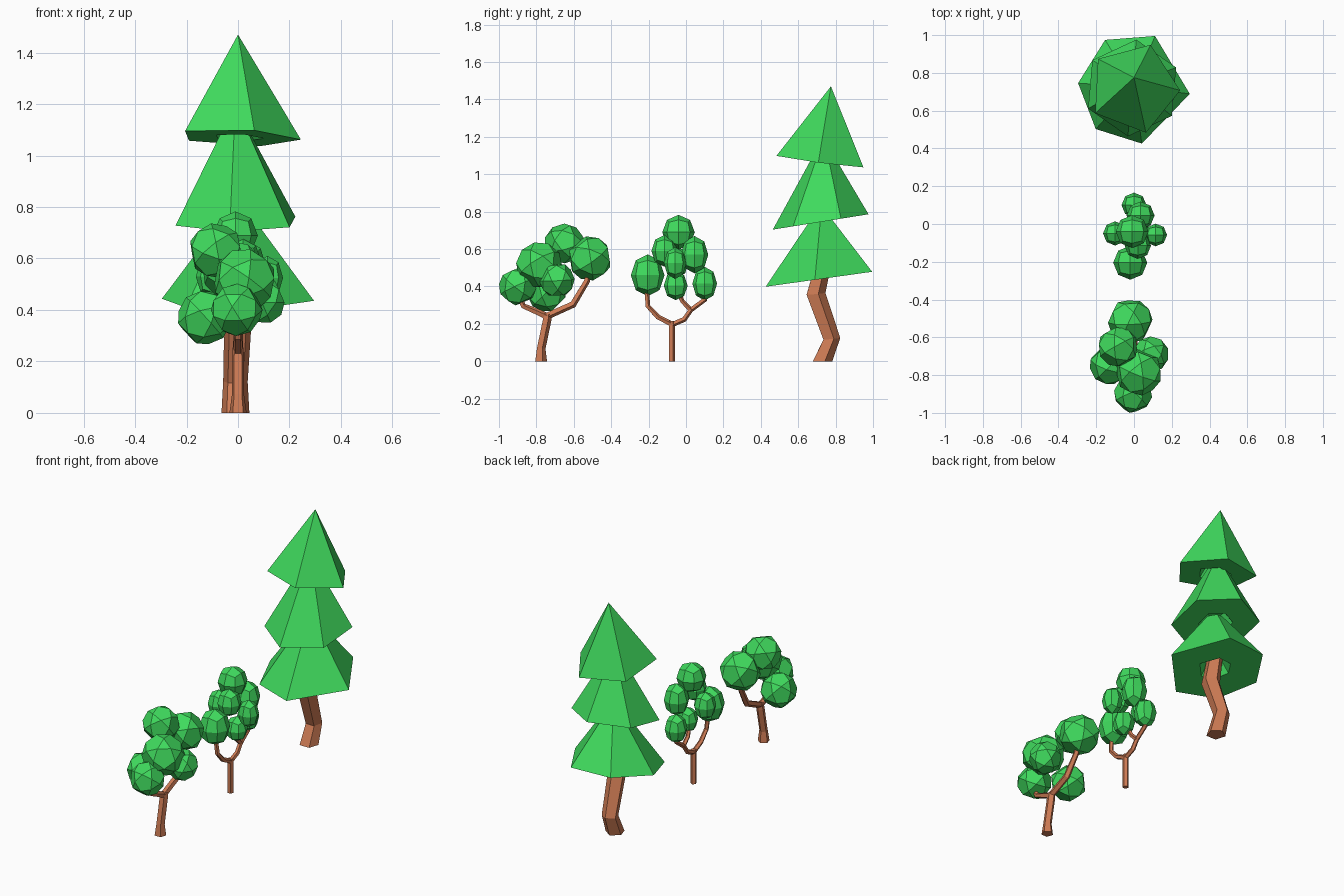
import bpy, bmesh, math
from mathutils import Vector, Matrix

if "Cube" in bpy.data.objects:
    bpy.data.objects.remove(bpy.data.objects["Cube"])


def material(name, rgb):
    m = bpy.data.materials.new(name)
    m.diffuse_color = (*rgb, 1)
    m.use_nodes = True
    m.node_tree.nodes["Principled BSDF"].inputs["Base Color"].default_value = m.diffuse_color
    return m


GREEN = material("leaf green", (0.05, 0.70, 0.11))
BROWN = material("bark brown", (0.62, 0.20, 0.09))


def finish(bm, name, mat):
    bmesh.ops.recalc_face_normals(bm, faces=bm.faces)
    me = bpy.data.meshes.new(name)
    bm.to_mesh(me)
    bm.free()
    me.materials.append(mat)
    ob = bpy.data.objects.new(name, me)
    bpy.context.collection.objects.link(ob)
    return ob


def skin(name, rings, mat):
    """Join equal rings of points with quads and cap both ends."""
    bm = bmesh.new()
    loops = [[bm.verts.new(p) for p in ring] for ring in rings]
    n = len(loops[0])
    for a, b in zip(loops, loops[1:]):
        for i in range(n):
            j = (i + 1) % n
            bm.faces.new((a[i], a[j], b[j], b[i]))
    bm.faces.new(loops[0])
    bm.faces.new(loops[-1])
    bmesh.ops.remove_doubles(bm, verts=bm.verts, dist=1e-4)
    return finish(bm, name, mat)


def limb(name, path, sides=5):
    """Tapered tube through (x, y, z, radius) points."""
    pts = [Vector(p[:3]) for p in path]
    rings = []
    for i, p in enumerate(pts):
        d = (pts[min(i + 1, len(pts) - 1)] - pts[max(i - 1, 0)]).normalized()
        if p.z == 0:
            d = Vector((0, 0, 1))
        u = Vector((1, 0, 0))
        v = d.cross(u).normalized()
        u = v.cross(d)
        rings.append([p + path[i][3] * (u * math.cos(a) + v * math.sin(a))
                      for a in (math.tau * (k + .25) / sides for k in range(sides))])
    skin(name, rings, BROWN)


def tier(name, centre, radius, angles, slope, top, top_r):
    """Tilted pine skirt with a recessed underside."""
    cx, cy, cz = centre

    def ring(r, lift=0):
        out = []
        for a in angles:
            x, y = r * math.cos(math.radians(a)), r * math.sin(math.radians(a))
            out.append((cx + x, cy + y, cz + slope[0] * x + slope[1] * y + lift))
        return out
    tip = [(top[0] + top_r * math.cos(math.radians(a)),
            top[1] + top_r * math.sin(math.radians(a)), top[2]) for a in angles]
    skin(name, [ring(.05, .07), ring(.10), ring(radius), tip], GREEN)


def clump(name, centre, size, kind):
    """Leaf ball: rounded cube or icosidodecahedron."""
    bm = bmesh.new()
    if kind == "cube":
        bmesh.ops.create_cube(bm, size=2)
        bmesh.ops.subdivide_edges(bm, edges=bm.edges[:], cuts=1, use_grid_fill=True)
        for v in bm.verts:
            v.co.normalize()
    else:
        ico = bmesh.new()
        bmesh.ops.create_icosphere(ico, subdivisions=1, radius=1)
        for e in ico.edges:
            bm.verts.new(((e.verts[0].co + e.verts[1].co) / 2).normalized())
        ico.free()
        bmesh.ops.convex_hull(bm, input=bm.verts[:])
        bmesh.ops.dissolve_limit(bm, angle_limit=.05, verts=bm.verts[:], edges=bm.edges[:])
        bm.transform(Matrix.Rotation(centre[1] * 9, 4, (1, 1, .5)))
    bm.transform(Matrix.Translation(centre) @ Matrix.Diagonal((size[0], size[0], size[1], 1)))
    finish(bm, name, GREEN)


# Pine
limb("pine_trunk", [(-.01, .725, 0, .057), (-.01, .775, .12, .05),
                    (0, .69, .36, .056), (0, .735, .54, .045)])
tier("pine_tier_low", (0, .72, .44), .297, (-6, 68, 121, 175, 227, 278),
     (0, .14), (0, .725, .77), .05)
tier("pine_tier_middle", (-.01, .72, .745), .257, [25 + 60 * k for k in range(6)],
     (0, .16), (-.01, .735, 1.10), .055)
tier("pine_tier_top", (0, .72, 1.07), .245, [-3 + 72 * k for k in range(5)],
     (-.04, -.13), (0, .775, 1.47), 0)

# Middle tree
limb("middle_trunk", [(0, -.076, 0, .018), (0, -.076, .12, .018), (0, -.076, .215, .017)])
limb("middle_branch_front", [(0, -.07, .195, .015), (0, -.15, .235, .015),
                             (0, -.205, .295, .014), (-.01, -.212, .40, .013)])
limb("middle_branch_back", [(0, -.08, .195, .015), (0, -.01, .225, .015),
                            (0, .025, .275, .014), (0, .10, .33, .014), (0, .11, .40, .012)])
limb("middle_twig", [(0, .03, .27, .014), (0, -.02, .32, .013), (.01, -.05, .39, .012)])
for i, (x, y, z, r, h) in enumerate([
        (-.01, -.04, .69, .087, .093), (-.02, -.205, .46, .09, .112),
        (0, .10, .415, .066, .09), (.035, .045, .57, .074, .10),
        (.02, -.115, .59, .07, .085), (.115, -.058, .525, .06, .085),
        (.03, -.055, .405, .064, .078), (-.10, -.05, .53, .064, .085)]):
    clump(f"middle_leaves_{i}", (x, y, z), (r, h), "cube")

# Front tree
limb("front_trunk", [(0, -.778, 0, .035), (0, -.776, .07, .025),
                     (0, -.745, .22, .025), (0, -.74, .255, .022)])
limb("front_branch_left", [(0, -.735, .235, .02), (0, -.80, .265, .018),
                           (0, -.87, .295, .016), (0, -.90, .36, .014)])
limb("front_branch_right", [(0, -.75, .24, .02), (0, -.605, .305, .02),
                            (-.01, -.53, .43, .017), (-.02, -.52, .50, .015)])
for i, (x, y, z, r) in enumerate([
        (-.085, -.65, .63, .108), (-.02, -.515, .55, .12), (.025, -.785, .515, .125),
        (-.005, -.90, .40, .102), (-.13, -.745, .37, .107), (.09, -.69, .435, .095)]):
    clump(f"front_leaves_{i}", (x, y, z), (r, r), "ico")
